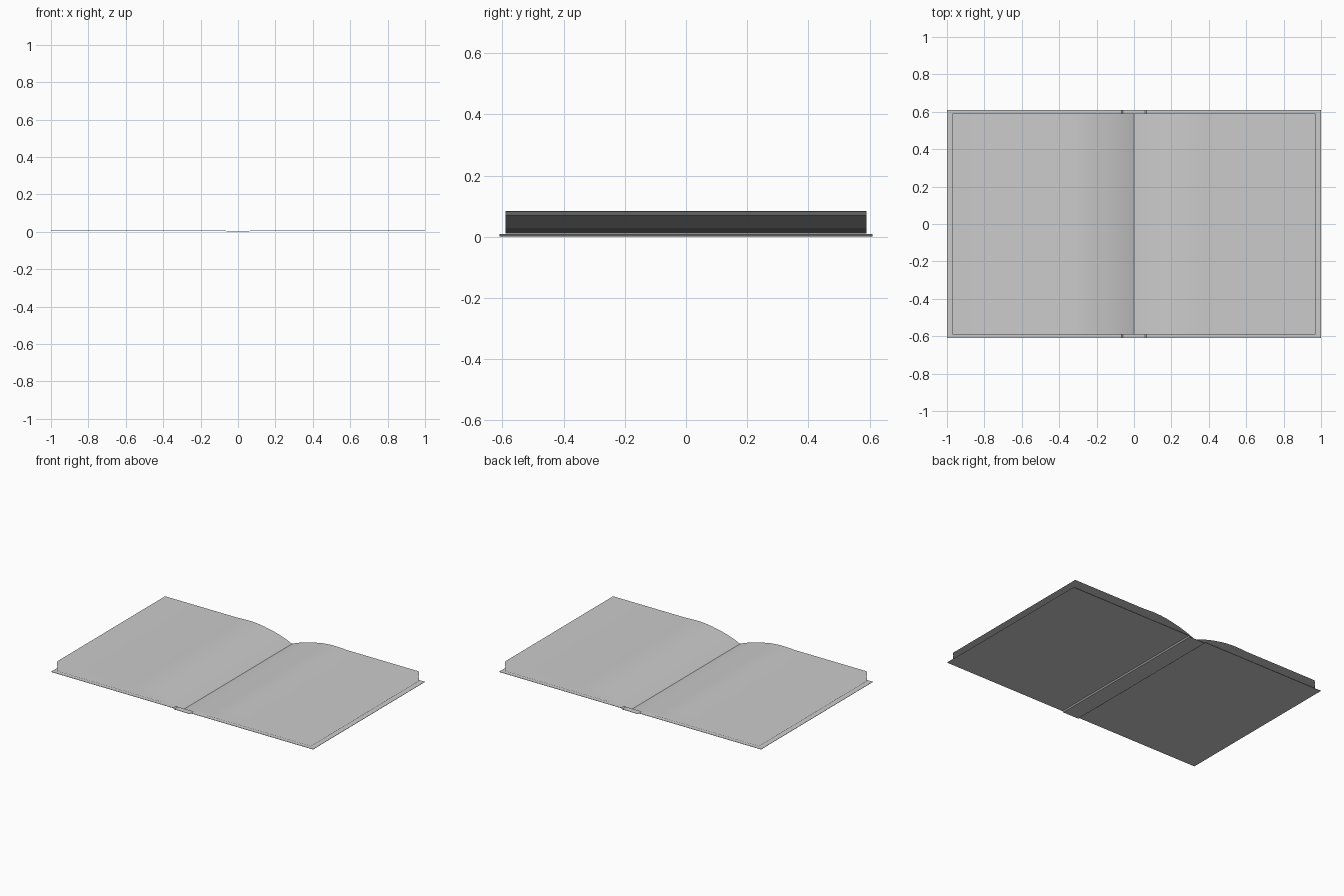
import bpy

if "Cube" in bpy.data.objects:
    bpy.data.objects.remove(bpy.data.objects["Cube"])

# One flat grey for the whole book
grey = bpy.data.materials.new("plain_grey")
grey.diffuse_color = (0.6, 0.6, 0.6, 1)
grey.use_nodes = True
grey.node_tree.nodes["Principled BSDF"].inputs["Base Color"].default_value = grey.diffuse_color


def strip(name, profiles, half_y):
    """Extrude open x/z profiles along y as thin sheets facing up."""
    verts, faces = [], []
    for prof in profiles:
        base = len(verts)
        for x, z in prof:
            verts += [(x, -half_y, z), (x, half_y, z)]
        for i in range(len(prof) - 1):
            a = base + 2 * i
            faces.append((a, a + 2, a + 3, a + 1))
    mesh = bpy.data.meshes.new(name)
    mesh.from_pydata(verts, [], faces)
    mesh.materials.append(grey)
    ob = bpy.data.objects.new(name, mesh)
    bpy.context.collection.objects.link(ob)
    return ob


def rise(x):
    """Page height from the gutter (0) to the flat part (1), with a slight swell."""
    if x >= 0.42:
        return 1.0
    base = 1 - max(0.0, 1 - x / 0.36) ** 2.4
    swell = 0.06 * max(0.0, 1 - ((x - 0.3) / 0.12) ** 2)
    return base + swell


# Cover boards with a sunken spine
cover = strip("cover", [[(-1, 0.007), (-0.068, 0.007), (-0.06, 0),
                         (0.06, 0), (0.068, 0.007), (1, 0.007)]], 0.61)
solid = cover.modifiers.new("board_thickness", 'SOLIDIFY')
solid.thickness = 0.002
solid.offset = 1

# Loose page sheets fanning out of the gutter on both sides
SHEETS = 22
xs = [0.42 * (i / 24) ** 1.3 for i in range(25)] + [0.97]
for side, name in ((-1, "left_pages"), (1, "right_pages")):
    profiles = []
    for s in range(SHEETS):
        top = 0.003 + 0.066 * s / (SHEETS - 1)
        prof = [(side * x, 0.0105 + top * rise(x)) for x in xs]
        profiles.append(prof if side > 0 else prof[::-1])
    pages = strip(name, profiles, 0.59)
    for p in pages.data.polygons:
        p.use_smooth = True
